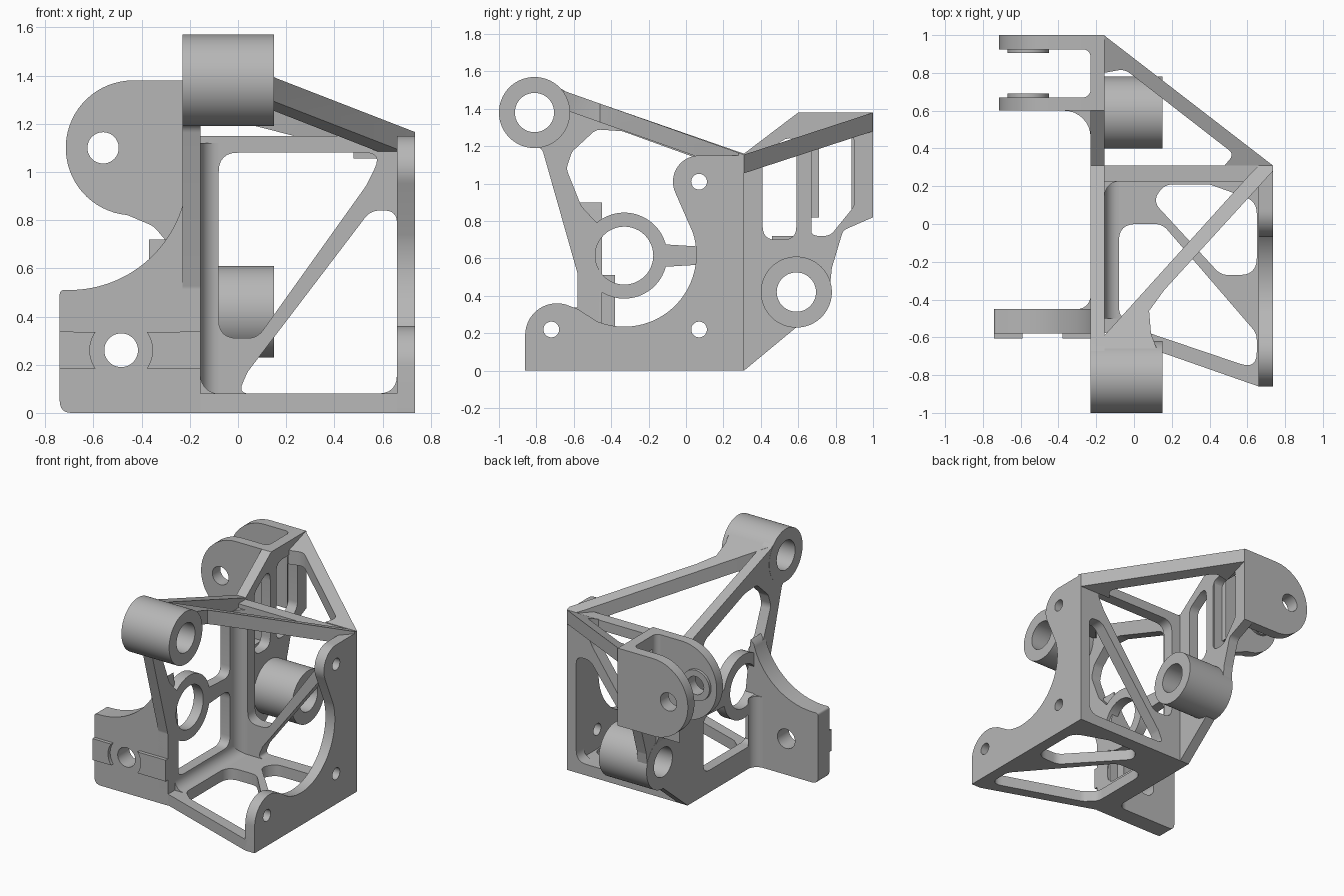
import bpy, bmesh, math
from mathutils import Vector

cube = bpy.data.objects.get("Cube")
if cube:
    bpy.data.objects.remove(cube, do_unlink=True)

metal = bpy.data.materials.new("light_grey_metal")
metal.use_nodes = True
GREY = (0.47, 0.47, 0.47, 1)
metal.diffuse_color = GREY
metal.node_tree.nodes["Principled BSDF"].inputs["Base Color"].default_value = GREY


def arc(cx, cy, r, a, b, n=16):
    """Points on an arc; the zero marks them as needing no rounding."""
    angles = [math.radians(a + (b - a) * i / n) for i in range(n + 1)]
    return [(cx + r * math.cos(t), cy + r * math.sin(t), 0) for t in angles]


def circle(cx, cy, r, n=48):
    return arc(cx, cy, r, 0, 360, n)[:-1]


def rounded(points, radius):
    """Round every corner of a polygon."""
    out = []
    for i, p in enumerate(points):
        r = p[2] if len(p) > 2 else radius
        c = Vector(p[:2])
        before = Vector(points[i - 1][:2]) - c
        after = Vector(points[(i + 1) % len(points)][:2]) - c
        if r == 0:
            out.append(c)
            continue
        half = max(before.angle(after) / 2, 0.1)
        d = min(r / math.tan(half), 0.48 * before.length, 0.48 * after.length)
        a, b = c + before.normalized() * d, c + after.normalized() * d
        for k in range(7):
            t = k / 6
            out.append(a * (1 - t) ** 2 + c * 2 * t * (1 - t) + b * t * t)
    return out


def plate(name, axis, outline, lo, hi, holes=(), r=0, hole_r=0.07, lift=None):
    """Extrude an outline with holes along an axis from lo to hi."""
    curve = bpy.data.curves.new(name, "CURVE")
    curve.dimensions = "2D"
    curve.fill_mode = "BOTH"
    curve.extrude = (hi - lo) / 2
    for loop in [rounded(outline, r)] + [rounded(h, hole_r) for h in holes]:
        spline = curve.splines.new("POLY")
        spline.points.add(len(loop) - 1)
        for point, p in zip(spline.points, loop):
            point.co = (p.x, p.y, 0, 1)
        spline.use_cyclic_u = True
    temp = bpy.data.objects.new(name + "_profile", curve)
    bpy.context.collection.objects.link(temp)
    bpy.context.view_layer.update()
    graph = bpy.context.evaluated_depsgraph_get()
    mesh = bpy.data.meshes.new_from_object(temp.evaluated_get(graph))
    bpy.data.objects.remove(temp, do_unlink=True)
    for v in mesh.vertices:
        u, w, h = v.co.x, v.co.y, v.co.z + (lo + hi) / 2
        v.co = {"x": (h, u, w), "y": (u, h, w), "z": (u, w, h)}[axis]
        if lift:
            v.co.z += lift(v.co.y)
    bm = bmesh.new()
    bm.from_mesh(mesh)
    bmesh.ops.remove_doubles(bm, verts=bm.verts, dist=0.0003)
    bmesh.ops.recalc_face_normals(bm, faces=bm.faces)
    bm.to_mesh(mesh)
    bm.free()
    mesh.materials.clear()
    mesh.materials.append(metal)
    for f in mesh.polygons:
        f.use_smooth = True
        f.material_index = 0
    mesh.set_sharp_from_angle(angle=math.radians(30))
    mesh.name = name
    obj = bpy.data.objects.new(name, mesh)
    bpy.context.collection.objects.link(obj)
    return obj


def fillet(name, axis, cx, cy, sx, sy, r, lo, hi):
    """Concave blend in an inside corner."""
    curve = [(cx + sx * (r - r * math.cos(t)), cy + sy * (r - r * math.sin(t)), 0)
             for t in [math.pi / 2 * i / 8 for i in range(9)]]
    plate(name, axis, [(cx, cy, 0)] + curve, lo, hi)


# Main side web with ring, truss windows and both barrel bores
WEB_LO, WEB_HI = -0.23, -0.155
RING = (-0.33, 0.615)
web = [(-0.58, 0, 0), (0.31, 0, 0), (0.6, 0.24), (0.76, 0.36), (0.78, 0.55), (0.84, 0.75),
       (1, 0.82, 0), (1, 1.38, 0), (0.6, 1.38, 0), (0.31, 1.16, 0), (-0.64, 1.49),
       (-0.72, 1.54), (-0.85, 1.55), (-0.95, 1.48), (-0.98, 1.38), (-0.95, 1.28),
       (-0.88, 1.22), (-0.77, 1.19), (-0.58, 0.52)]
upper_window = arc(*RING, 0.23, 15, 130) + [
    (-0.56, 0.88), (-0.64, 1.08), (-0.61, 1.17), (-0.48, 1.29), (-0.34, 1.28),
    (0.13, 1.11), (0.13, 0.66)]
lower_window = arc(*RING, 0.23, 235, 345) + [(0.13, 0.57), (0.13, 0.16), (-0.47, 0.16)]
plate("side_web", "x", web, WEB_LO, WEB_HI, r=0.05, holes=[
    circle(*RING, 0.155), upper_window, lower_window,
    circle(-0.81, 1.38, 0.105), circle(0.59, 0.42, 0.105),
    [(0.41, 0.7), (0.59, 0.7), (0.59, 1.28), (0.41, 1.16)],
    [(0.66, 0.72), (0.77, 0.72), (0.9, 0.88), (0.9, 1.28), (0.66, 1.28)]])

# Bearing barrels
for name, y, z in (("upper_barrel", -0.81, 1.38), ("lower_barrel", 0.59, 0.42)):
    plate(name, "x", circle(y, z, 0.19, 64), WEB_LO - 0.001, 0.15, [circle(y, z, 0.105)])

# Outer side plate with bolt lugs and round cutout
plate("outer_plate", "x",
      [(-0.86, 0, 0), (0.31, 0, 0), (0.31, 1.15, 0)]
      + arc(0.07, 1.01, 0.14, 90, 205)
      + arc(-0.33, 0.62, 0.385, 18, -112, 32)
      + [(-0.58, 0.33, 0.06)] + arc(-0.69, 0.19, 0.17, 65, 180),
      0.66, 0.735,
      [circle(-0.72, 0.22, 0.042), circle(0.07, 0.22, 0.042), circle(0.07, 1.01, 0.042)])

# Back panel with diagonal brace
plate("back_panel", "y", [(-0.23, 0), (0.735, 0), (0.735, 1.15), (-0.23, 1.15)], 0.225, 0.31,
      [[(-0.08, 1.08), (0.6, 1.08), (0.53, 0.94), (0.08, 0.31), (-0.08, 0.31)],
       [(0, 0.08), (0.66, 0.08), (0.66, 0.84), (0.55, 0.84), (0.04, 0.17)]], hole_r=0.08)

# Floor with diagonal brace
plate("floor", "z", [(-0.23, -0.58), (-0.155, -0.575), (0.66, -0.86), (0.735, -0.86),
                     (0.735, 0.31), (-0.23, 0.31)], 0, 0.08,
      [[(-0.08, -0.48), (-0.08, 0), (0.15, 0), (0.65, -0.58), (0.65, -0.77), (0.0, -0.55)],
       [(0.1, 0.12), (0.16, 0.21), (0.4, 0.21), (0.65, 0.12), (0.65, -0.27), (0.46, -0.27)]],
      hole_r=0.09)

# Inside corner blends
fillet("corner_blend", "z", WEB_HI, 0.225, 1, -1, 0.075, 0.05, 1.12)
fillet("floor_web_blend", "y", WEB_HI, 0.08, 1, 1, 0.075, -0.5, 0.25)
fillet("mount_blend", "z", WEB_LO, -0.45, -1, 1, 0.07, 0, 0.51)
fillet("clevis_blend", "z", WEB_LO, 0.6, -1, -1, 0.14, 0.6, 0.72)

# Sloping top struts that meet at the outer corner
plate("front_strut", "z",
      [(-0.22, -0.66), (0.62, 0.27), (0.66, 0.31), (0.735, 0.31), (0.735, 0.28),
       (0.16, -0.35), (0.08, -0.46), (0.09, -0.58), (0.12, -0.66)],
      1.055, 1.155, lift=lambda y: 0.354 * (0.31 - y))
plate("rear_strut", "z",
      [(-0.16, 1, 0), (0.735, 0.31, 0), (0.48, 0.31, 0), (0.53, 0.37, 0.05),
       (-0.05, 0.82, 0.08), (-0.16, 0.8, 0)],
      1.055, 1.155, lift=lambda y: 0.326 * (y - 0.31))

# Clevis ears with inner bosses
PIN = (-0.56, 1.1)
ear = [(-0.16, 1.38, 0)] + arc(-0.435, 1.1, 0.28, 90, 265, 32)
blend = [(-0.35, 0.775, 0.1), (-0.27, 0.68, 0.1), (-0.23, 0.58, 0), (-0.16, 0.58, 0)]
plate("rear_ear", "y", ear + [(-0.16, 0.82, 0)], 0.925, 1, [circle(*PIN, 0.065)])
plate("front_ear", "y", ear + blend, 0.6, 0.67, [circle(*PIN, 0.065)])
for name, y in (("front_boss", 0.67), ("rear_boss", 0.905)):
    plate(name, "y", circle(*PIN, 0.11), y, y + 0.02, [circle(*PIN, 0.065)])
fillet("front_ear_blend", "z", WEB_LO, 0.67, -1, 1, 0.04, 0.82, 1.38)
fillet("rear_ear_blend", "z", WEB_LO, 0.925, -1, -1, 0.04, 0.82, 1.38)

# Front mounting tab with raised key strips
BOLT = (-0.485, 0.26)
plate("mount_tab", "y",
      [(-0.74, 0, 0.05), (-0.16, 0, 0), (-0.16, 0.51, 0), (-0.2, 0.9, 0)]
      + arc(-0.7, 1.0, 0.49, -15, -90, 32) + [(-0.74, 0.51, 0.04)],
      -0.58, -0.45, [circle(*BOLT, 0.07)])
for name, end, a in (("left_key", -0.155, 36), ("right_key", -0.74, 144)):
    bite = arc(*BOLT, 0.13, -a, a) if a < 90 else arc(*BOLT, 0.13, 360 - a, a)
    plate(name, "y", [(end, 0.183, 0)] + bite + [(end, 0.337, 0)], -0.605, -0.575)
